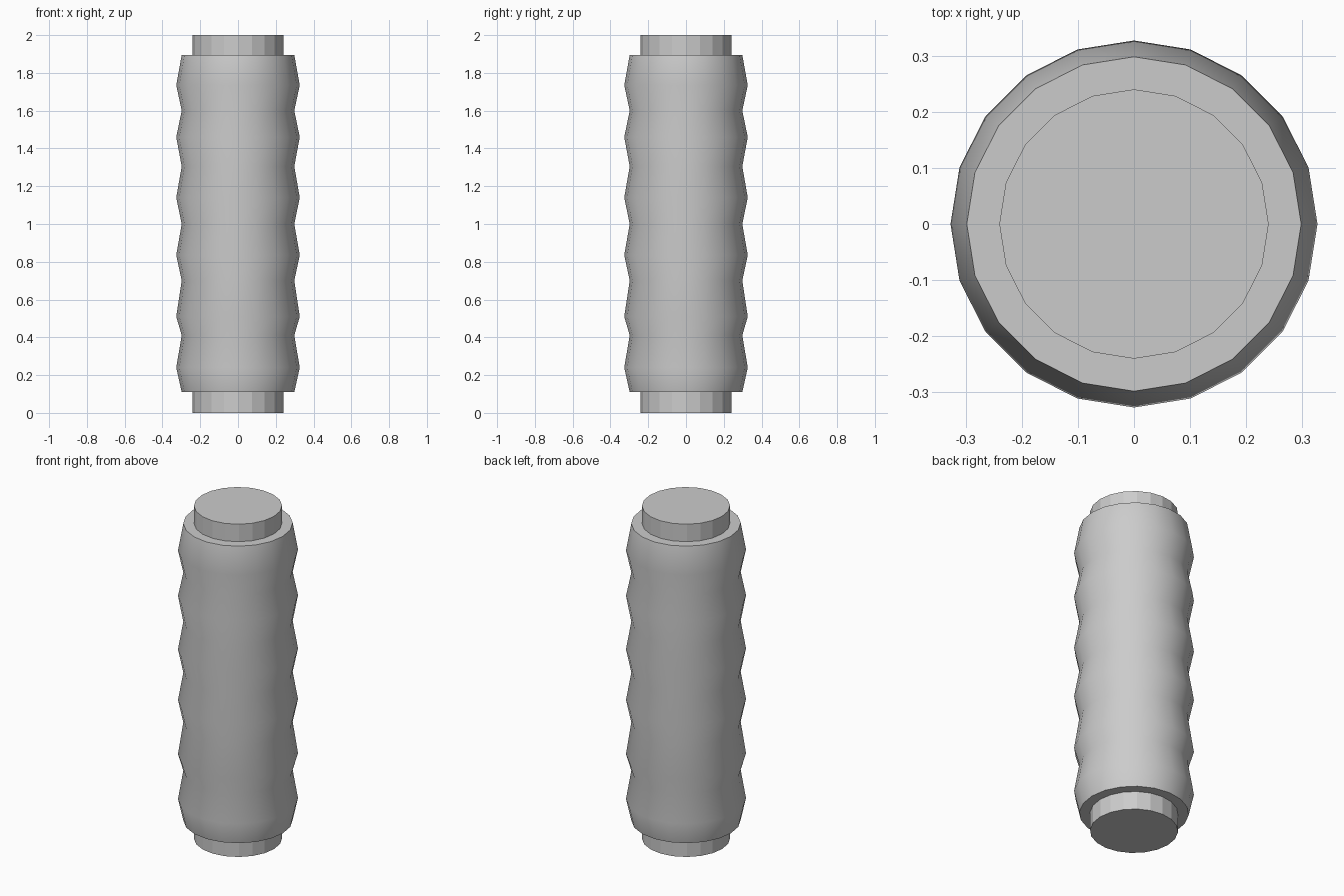
import bpy, bmesh, math

if "Cube" in bpy.data.objects:
    bpy.data.objects.remove(bpy.data.objects["Cube"])

SIDES = 20


def lathe(name, profile, caps=False):
    """Revolve (radius, z) points, listed bottom to top, around the z axis."""
    bm = bmesh.new()
    rings = []
    for r, z in profile:
        rings.append([bm.verts.new((r * math.cos(2 * math.pi * i / SIDES),
                                    r * math.sin(2 * math.pi * i / SIDES), z))
                      for i in range(SIDES)])
    for a, b in zip(rings, rings[1:]):
        for i in range(SIDES):
            j = (i + 1) % SIDES
            bm.faces.new((a[i], a[j], b[j], b[i]))
    if caps:
        bm.faces.new(rings[0][::-1])
        bm.faces.new(rings[-1])
    mesh = bpy.data.meshes.new(name)
    bm.to_mesh(mesh)
    bm.free()
    obj = bpy.data.objects.new(name, mesh)
    bpy.context.collection.objects.link(obj)
    return obj


CORE_R, VALLEY_R, RIDGE_R = 0.24, 0.298, 0.327

# Faceted core rod, showing at both ends
lathe("core_rod", [(CORE_R, 0), (CORE_R, 2)], caps=True)

# Ribbed sleeve: valleys and ridges alternate, with flat ring ends
levels = [0.11, 0.24, 0.41, 0.51, 0.70, 0.835, 1.0,
          1.14, 1.305, 1.46, 1.60, 1.735, 1.895]
profile = [(RIDGE_R if i % 2 else VALLEY_R, z) for i, z in enumerate(levels)]
profile = [(CORE_R, levels[0])] + profile + [(CORE_R, levels[-1])]
sleeve = lathe("ribbed_grip", profile)

bpy.context.view_layer.objects.active = sleeve
sleeve.select_set(True)
bpy.ops.object.shade_smooth_by_angle(angle=math.radians(45))
